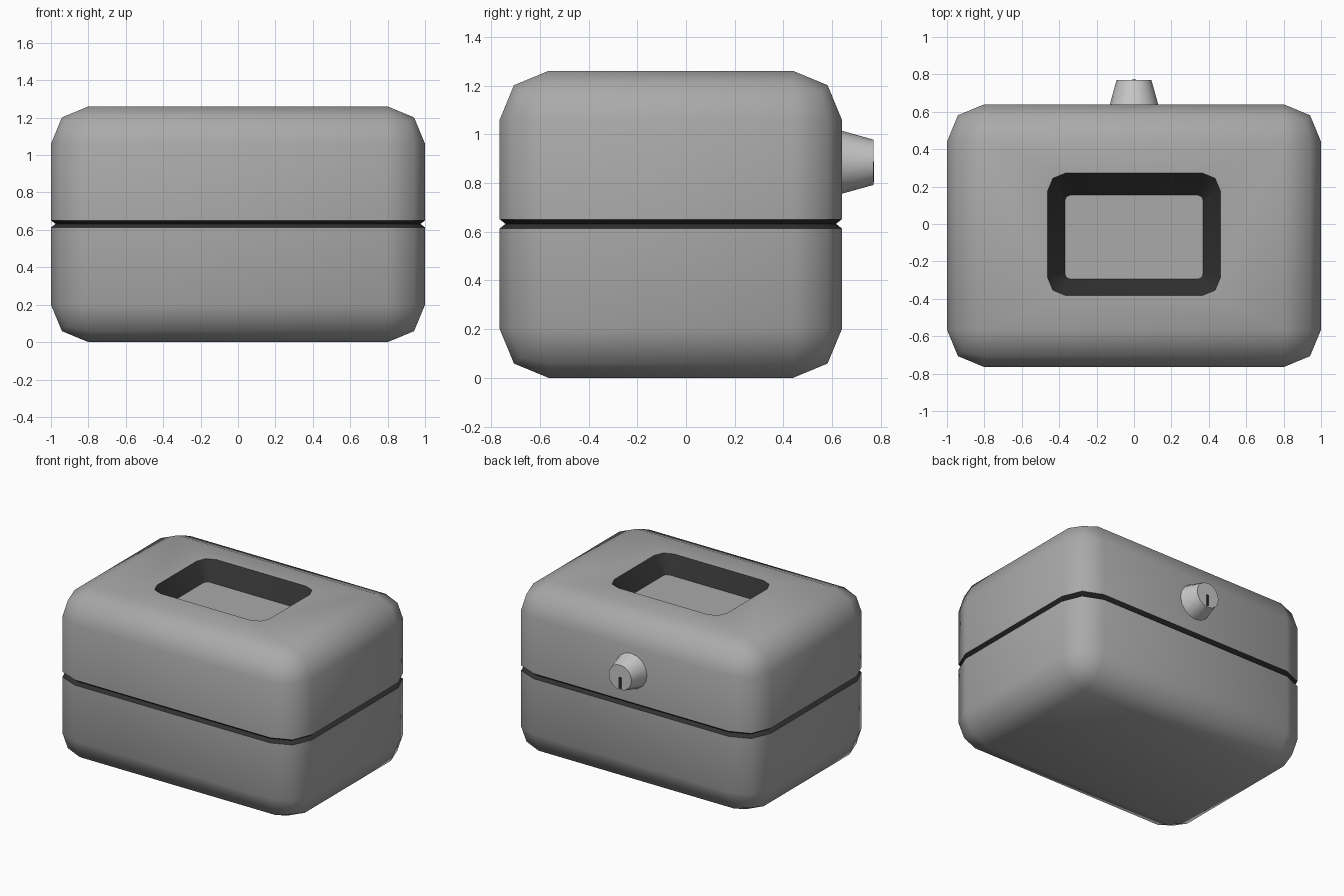
import bpy, bmesh, math
from mathutils import Matrix, Vector

if "Cube" in bpy.data.objects:
    bpy.data.objects.remove(bpy.data.objects["Cube"])

def mat(name, v):
    m = bpy.data.materials.new(name)
    m.diffuse_color = (v, v, v, 1)
    m.use_nodes = True
    m.node_tree.nodes["Principled BSDF"].inputs["Base Color"].default_value = m.diffuse_color
    return m

GREY = mat("grey_shell", 0.40)
DARK = mat("dark_recess", 0.03)
LIGHT = mat("light_metal", 0.58)

def finish(bm, name, mats):
    # smooth shading, sharp where colours meet or the angle is steep
    bmesh.ops.recalc_face_normals(bm, faces=bm.faces)
    for f in bm.faces:
        f.smooth = True
    for e in bm.edges:
        if len(e.link_faces) == 2:
            a, b = e.link_faces
            e.smooth = a.material_index == b.material_index and e.calc_face_angle(0) < math.radians(55)
    me = bpy.data.meshes.new(name)
    bm.to_mesh(me)
    bm.free()
    for m in mats:
        me.materials.append(m)
    ob = bpy.data.objects.new(name, me)
    bpy.context.collection.objects.link(ob)
    return ob

def rounded_ring(bm, x, y0, y1, r, z):
    cy, hy = (y0 + y1) / 2, (y1 - y0) / 2
    pts = []
    for i, (sx, sy) in enumerate([(1, 1), (-1, 1), (-1, -1), (1, -1)]):
        for k in range(3):
            a = math.pi / 2 * (i + k / 2)
            pts.append((sx * (x - r) + r * math.cos(a), cy + sy * (hy - r) + r * math.sin(a), z))
    return [bm.verts.new(p) for p in pts]

# rounded box shell
Y0, Y1, H = -0.765, 0.64, 1.26
CY = (Y0 + Y1) / 2
bm = bmesh.new()
bmesh.ops.create_cube(bm, size=1, matrix=Matrix.Translation((0, CY, H / 2)) @ Matrix.Diagonal((2, Y1 - Y0, H, 1)))
bmesh.ops.bevel(bm, geom=bm.edges[:], offset=0.2, segments=2, profile=0.5, affect='EDGES')

# V groove between lid and base
for z in (0.613, 0.632, 0.651):
    bmesh.ops.bisect_plane(bm, geom=bm.verts[:] + bm.edges[:] + bm.faces[:],
                           plane_co=(0, 0, z), plane_no=(0, 0, 1))
for f in bm.faces:
    if 0.613 < f.calc_center_median().z < 0.651:
        f.material_index = 1
for v in bm.verts:
    if abs(v.co.z - 0.632) < 0.002:
        v.co.x *= 0.976
        v.co.y = CY + (v.co.y - CY) * 0.966

# tapered recess in the lid
top = max(bm.faces, key=lambda f: f.calc_center_median().z)
outer_edges = top.edges[:]
bmesh.ops.delete(bm, geom=[top], context='FACES_ONLY')
rim = rounded_ring(bm, 0.462, -0.382, 0.272, 0.095, H)
low = rounded_ring(bm, 0.37, -0.295, 0.155, 0.03, H - 0.115)
for i in range(12):
    j = (i + 1) % 12
    bm.faces.new((rim[i], rim[j], low[j], low[i])).material_index = 1
bm.faces.new(low)
rim_edges = [bm.edges.get((rim[i], rim[(i + 1) % 12])) for i in range(12)]
bmesh.ops.triangle_fill(bm, use_beauty=True, edges=outer_edges + rim_edges, normal=Vector((0, 0, 1)))
finish(bm, "box_shell", [GREY, DARK])

# lock knob on the back
KZ = 0.885
bm = bmesh.new()
bmesh.ops.create_cone(bm, cap_ends=True, segments=16, radius1=0.132, radius2=0.093, depth=0.14,
                      matrix=Matrix.Translation((0, 0.70, KZ)) @ Matrix.Rotation(-math.pi / 2, 4, 'X'))
finish(bm, "lock_knob", [LIGHT])

# key slot plate
bm = bmesh.new()
bmesh.ops.create_cube(bm, size=1, matrix=Matrix.Translation((0, 0.769, KZ - 0.04)) @ Matrix.Diagonal((0.02, 0.006, 0.085, 1)))
finish(bm, "key_slot", [DARK])
